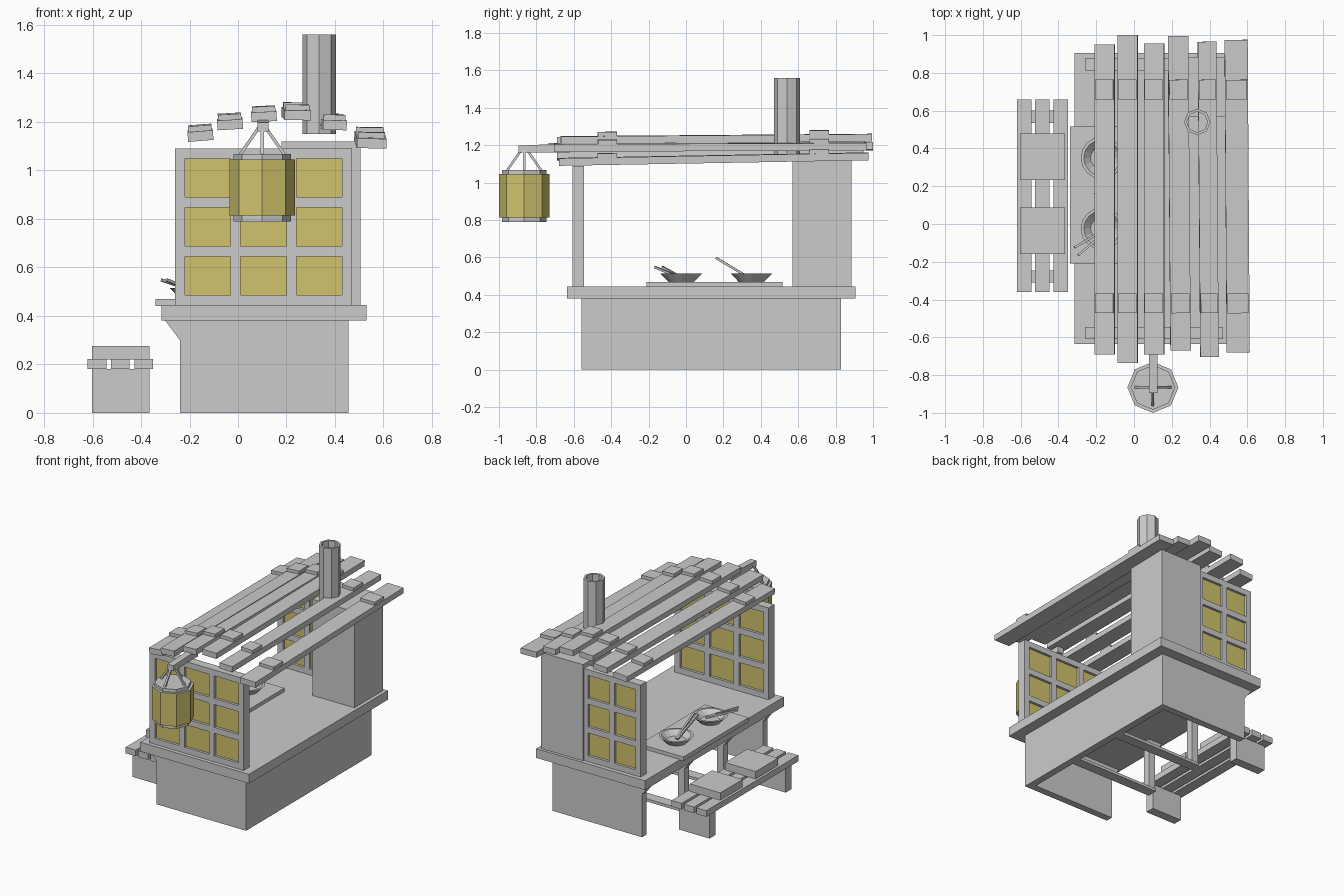
import bpy, bmesh, math
from mathutils import Vector, Matrix, Euler

if "Cube" in bpy.data.objects:
    bpy.data.objects.remove(bpy.data.objects["Cube"])


def material(name, rgb):
    m = bpy.data.materials.new(name)
    m.diffuse_color = (*rgb, 1)
    m.use_nodes = True
    m.node_tree.nodes["Principled BSDF"].inputs["Base Color"].default_value = m.diffuse_color
    return m


GREY = material("plain grey", (0.6, 0.6, 0.6))
YELLOW = material("paper yellow", (0.64, 0.55, 0.15))


def finish(name, bm, mat):
    bmesh.ops.recalc_face_normals(bm, faces=bm.faces)
    me = bpy.data.meshes.new(name)
    bm.to_mesh(me)
    bm.free()
    me.materials.append(mat)
    ob = bpy.data.objects.new(name, me)
    bpy.context.collection.objects.link(ob)
    return ob


def add_box(bm, x, y, z, matrix=Matrix()):
    """Box spanning the (low, high) pairs x, y, z, then transformed."""
    c = Vector(((x[0] + x[1]) / 2, (y[0] + y[1]) / 2, (z[0] + z[1]) / 2))
    s = Matrix.Diagonal((x[1] - x[0], y[1] - y[0], z[1] - z[0], 1))
    bmesh.ops.create_cube(bm, size=1, matrix=matrix @ Matrix.Translation(c) @ s)


def box(name, x, y, z, mat=GREY):
    bm = bmesh.new()
    add_box(bm, x, y, z)
    return finish(name, bm, mat)


def rod(name, a, b, w):
    """Square rod from a to b."""
    a, b = Vector(a), Vector(b)
    d = b - a
    m = Matrix.Translation(a) @ d.to_track_quat('Z', 'Y').to_matrix().to_4x4()
    bm = bmesh.new()
    add_box(bm, (-w / 2, w / 2), (-w / 2, w / 2), (0, d.length), m)
    return finish(name, bm, GREY)


def lathe(name, centre, profile, sides, mat=GREY, closed=False):
    """Turn an (r, z) profile around a vertical axis."""
    bm = bmesh.new()
    vs = [bm.verts.new((r, 0, z)) for r, z in profile]
    pairs = list(zip(vs, vs[1:])) + ([(vs[-1], vs[0])] if closed else [])
    geom = vs + [bm.edges.new(p) for p in pairs]
    bmesh.ops.spin(bm, geom=geom, cent=(0, 0, 0), axis=(0, 0, 1),
                   angle=math.tau, steps=sides)
    bmesh.ops.remove_doubles(bm, verts=bm.verts, dist=1e-5)
    bmesh.ops.translate(bm, verts=bm.verts, vec=(centre[0], centre[1], 0))
    return finish(name, bm, mat)


def prism(name, pts, axis, lo, hi):
    """Extrude a 2D outline along x (outline y,z) or y (outline x,z)."""
    bm = bmesh.new()
    put = (lambda p, t: (t, p[0], p[1])) if axis == 'x' else (lambda p, t: (p[0], t, p[1]))
    f = bm.faces.new([bm.verts.new(put(p, lo)) for p in pts])
    ext = bmesh.ops.extrude_face_region(bm, geom=[f])
    move = Vector((hi - lo, 0, 0)) if axis == 'x' else Vector((0, hi - lo, 0))
    bmesh.ops.translate(bm, vec=move, verts=[v for v in ext['geom'] if isinstance(v, bmesh.types.BMVert)])
    return finish(name, bm, GREY)


# Base cabinet: three walls, posts and floor rails on the open customer side
box("base_rear_wall", (0.405, 0.455), (-0.56, 0.83), (0, 0.38))
for i, y in enumerate((-0.56, -0.125, 0.31, 0.78)):
    if i in (0, 3):
        box(f"base_end_wall_{i}", (-0.24, 0.41), (y, y + 0.05), (0, 0.38))
    else:
        box(f"base_post_{i}", (-0.24, -0.19), (y, y + 0.05), (0, 0.38))
        box(f"base_floor_rail_{i}", (-0.24, 0.41), (y - 0.012, y + 0.062), (0, 0.02))
    prism(f"counter_bracket_{i}", [(-0.24, 0.30), (-0.30, 0.38), (-0.24, 0.38)], 'y', y, y + 0.05)

# Counter and serving board
box("counter_top", (-0.315, 0.53), (-0.635, 0.905), (0.38, 0.445))
box("serving_board", (-0.34, 0.0), (-0.21, 0.515), (0.44, 0.47))


# Lattice screens with paper panes
def screen(name, x0, x1, y0, y1, columns):
    z0, z1, edge, bar = 0.445, 1.09, 0.041, 0.042
    bm = bmesh.new()
    w = (x1 - x0 - 2 * edge - (columns - 1) * bar) / columns
    h = (z1 - z0 - 2 * edge - 2 * bar) / 3
    for i in range(columns + 1):
        if i == 0:
            xs = (x0, x0 + edge)
        elif i == columns:
            xs = (x1 - edge, x1)
        else:
            a = x0 + edge + i * w + (i - 1) * bar
            xs = (a, a + bar)
        add_box(bm, xs, (y0, y1), (z0, z1))
        if i == columns:
            break
        a = x0 + edge + i * (w + bar)
        for j in range(4):
            b = z0 + edge + j * h + (j - 1) * bar
            zs = (z0, z0 + edge) if j == 0 else (z1 - edge, z1) if j == 3 else (b, b + bar)
            add_box(bm, (a, a + w), (y0, y1), zs)
    finish(name + "_frame", bm, GREY)
    box(name + "_paper", (x0 + 0.02, x1 - 0.02), (y0 + 0.018, y1 - 0.018), (z0 + 0.02, z1 - 0.02), YELLOW)


screen("front_screen", -0.26, 0.47, -0.608, -0.545, 3)
screen("back_screen", -0.26, 0.19, 0.812, 0.875, 2)

# Stove block and chimney pipe
box("chimney_block", (0.18, 0.505), (0.57, 0.885), (0.445, 1.12))
lathe("chimney_pipe", (0.335, 0.54), [(0.07, 1.15), (0.07, 1.56), (0.055, 1.56), (0.055, 1.15)], 8, closed=True)

# Roof planks with cleats: x centre, width, y range, z centre, pitch, roll, yaw
PLANKS = [
    (-0.155, 0.105, -0.69, 0.95, 1.145, 0.004, -0.08, 0.0),
    (-0.033, 0.105, -0.735, 1.00, 1.192, 0.004, -0.06, 0.0),
    (0.107, 0.105, -0.69, 0.955, 1.223, 0.002, -0.05, 0.0),
    (0.240, 0.108, -0.67, 0.995, 1.234, 0.008, 0.02, 0.008),
    (0.393, 0.098, -0.705, 0.965, 1.190, 0.004, 0.03, 0.008),
    (0.546, 0.122, -0.68, 0.975, 1.126, 0.018, 0.02, 0.007),
]
for i, (x, w, y0, y1, z, pitch, roll, yaw) in enumerate(PLANKS):
    yc, half = (y0 + y1) / 2, (y1 - y0) / 2
    m = Matrix.Translation((x, yc, z)) @ Euler((pitch, roll, yaw)).to_matrix().to_4x4()
    bm = bmesh.new()
    add_box(bm, (-w / 2, w / 2), (-half, half), (-0.02, 0.02), m)
    finish(f"roof_plank_{i}", bm, GREY)
    for j, cy in enumerate((-0.42, 0.712)):
        bm = bmesh.new()
        add_box(bm, (-w * 0.46, w * 0.46), (cy - yc - 0.052, cy - yc + 0.052), (0.015, 0.042), m)
        finish(f"roof_cleat_{i}_{j}", bm, GREY)

# Hanging lantern on its arm
LX, LY = 0.10, -0.865
prism("lantern_arm", [(-0.895, 1.16), (-0.895, 1.198), (-0.62, 1.21), (-0.62, 1.16)], 'x', 0.08, 0.125)
body = lathe("lantern_paper", (LX, LY), [(0, 0.815), (0.135, 0.815), (0.135, 1.045), (0, 1.045)], 8, YELLOW)
body.data.materials.append(GREY)
for p in body.data.polygons:  # top and bottom of the drum are grey
    p.material_index = int(abs(p.normal.z) > 0.5)
lathe("lantern_bottom_cap", (LX, LY), [(0, 0.79), (0.118, 0.79), (0.118, 0.817), (0, 0.817)], 8)
lathe("lantern_top_cap", (LX, LY), [(0, 1.043), (0.118, 1.043), (0.118, 1.067), (0, 1.067)], 8)
for i in range(4):
    c, s = math.cos(i * math.pi / 2), math.sin(i * math.pi / 2)
    rod(f"lantern_strut_{i}", (LX + 0.095 * c, LY + 0.095 * s, 1.06),
        (LX + 0.012 * c, LY + 0.012 * s, 1.18), 0.013)

# Bowls and chopsticks
for i, y in enumerate((-0.025, 0.35)):
    lathe(f"bowl_{i}", (-0.17, y), [(0, 0.468), (0.066, 0.468), (0.112, 0.515), (0.096, 0.515),
                                   (0.06, 0.482), (0, 0.482)], 16)
rod("chopstick_a", (-0.315, -0.125, 0.548), (-0.14, -0.02, 0.49), 0.012)
rod("chopstick_b", (-0.295, -0.165, 0.548), (-0.14, -0.03, 0.49), 0.012)
rod("chopstick_c", (-0.205, 0.16, 0.598), (-0.175, 0.345, 0.487), 0.012)
rod("chopstick_d", (-0.175, 0.16, 0.598), (-0.165, 0.345, 0.487), 0.012)

# Bench with slats, legs and cushions
for i, x in enumerate((-0.62, -0.524, -0.427)):
    box(f"bench_slat_{i}", (x, x + 0.077), (-0.36, 0.66), (0.18, 0.223))
for i, y in enumerate((-0.31, 0.535)):
    box(f"bench_leg_{i}", (-0.603, -0.365), (y, y + 0.065), (0, 0.182))
for i, y in enumerate((-0.16, 0.232)):
    box(f"bench_cushion_{i}", (-0.603, -0.365), (y, y + 0.248), (0.22, 0.275))
